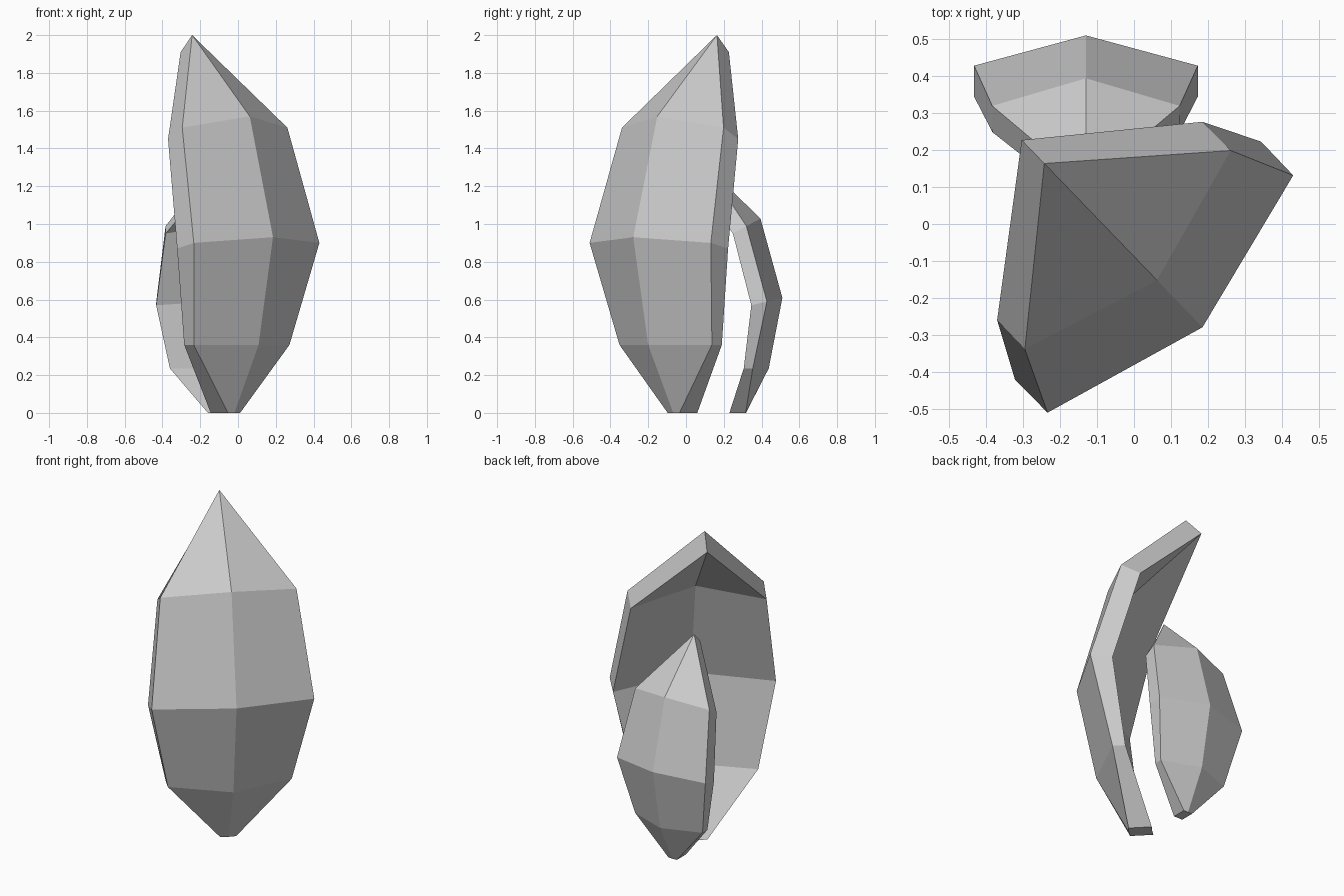
import bpy, bmesh
from math import radians

if "Cube" in bpy.data.objects:
    bpy.data.objects.remove(bpy.data.objects["Cube"])

# Leaf cross-sections, bottom to top:
# half width, edge depth, edge height, ridge depth, ridge height
OUTER = [(0.045, 0.033, 0.00, 0.036, 0.00),
         (0.352, 0.091, 0.36, 0.220, 0.36),
         (0.462, 0.205, 0.90, 0.330, 0.93),
         (0.387, 0.039, 1.51, 0.153, 1.57)]
INNER = [(0.045, -0.098, 0.00, -0.096, 0.00),
         (0.352, 0.018, 0.36, 0.148, 0.36),
         (0.463, 0.079, 0.87, 0.205, 0.90),
         (0.386, -0.070, 1.45, 0.043, 1.51)]
OUTER_TIP = (0, 0.286, 2.0)
INNER_TIP = (0, 0.374, 1.91)


def make_leaf(name, location, turn, size):
    bm = bmesh.new()

    def skin(rows, tip):
        grid = [[bm.verts.new(p) for p in ((-w, -e, ez), (0, -r, rz), (w, -e, ez))]
                for w, e, ez, r, rz in rows]
        top = bm.verts.new(tip)
        for a, b in zip(grid, grid[1:]):
            for i in range(2):
                bm.faces.new((a[i], a[i + 1], b[i + 1], b[i]))
        for i in range(2):
            bm.faces.new((grid[-1][i], grid[-1][i + 1], top))
        # Rim loop: up one side, over the tip, down the other, along the base
        return ([r[0] for r in grid] + [top]
                + [r[2] for r in reversed(grid)] + [grid[0][1]])

    # Two folded skins joined by a rim
    a, b = skin(OUTER, OUTER_TIP), skin(INNER, INNER_TIP)
    for i in range(len(a)):
        j = (i + 1) % len(a)
        bm.faces.new((a[i], a[j], b[j], b[i]))
    bmesh.ops.recalc_face_normals(bm, faces=bm.faces)

    mesh = bpy.data.meshes.new(name)
    bm.to_mesh(mesh)
    bm.free()
    obj = bpy.data.objects.new(name, mesh)
    obj.location = location
    obj.rotation_euler.z = radians(turn)
    obj.scale = (size,) * 3
    bpy.context.collection.objects.link(obj)
    return obj


# Tall leaf facing front right, short copy facing back
make_leaf("large_leaf", (-0.044, -0.042, 0), 44, 1.0)
make_leaf("small_leaf", (-0.13, 0.294, 0), 180, 0.655)
